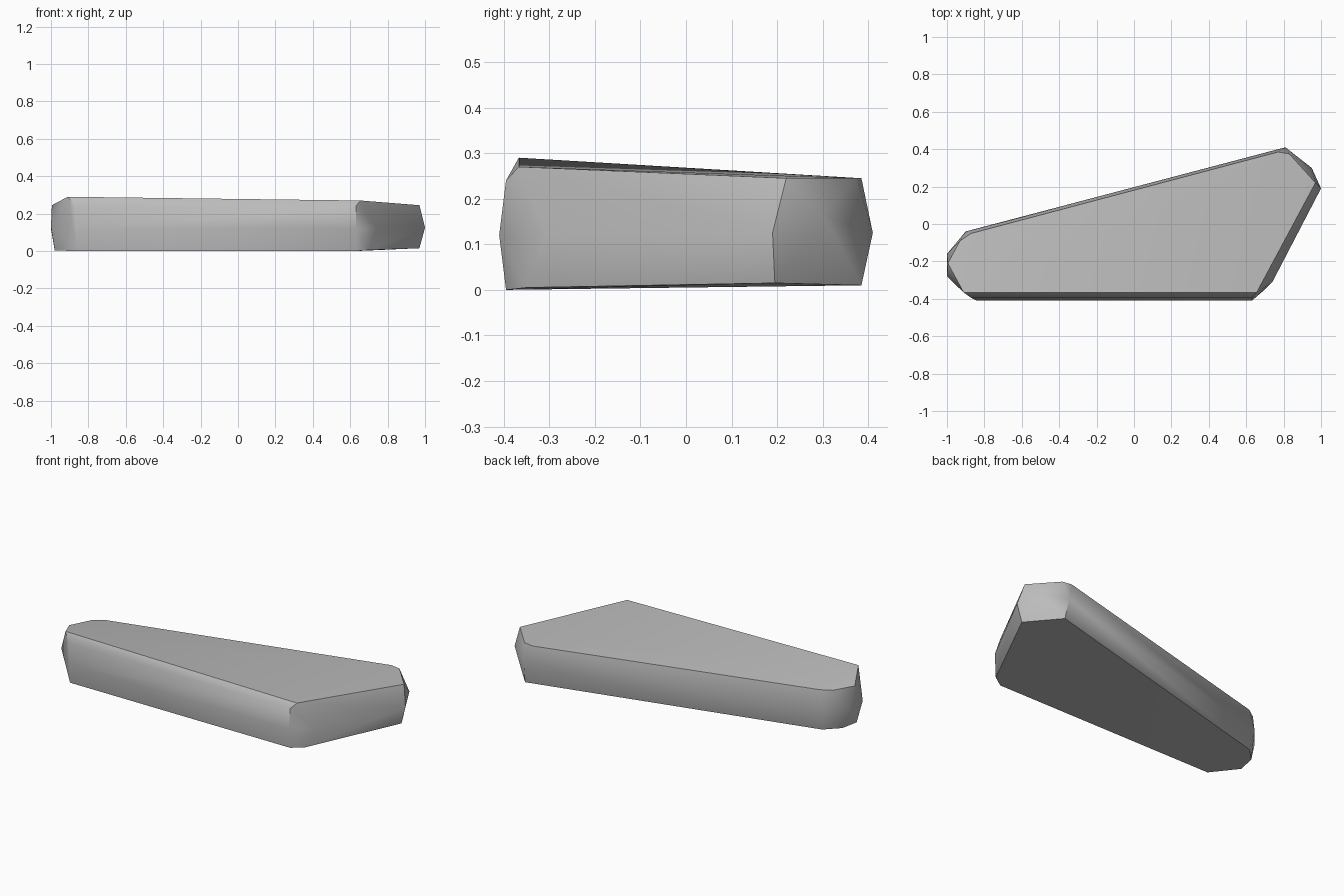
import bpy
import bmesh
import math

cube = bpy.data.objects.get("Cube")
if cube:
    bpy.data.objects.remove(cube, do_unlink=True)

# Plain grey stone
stone = bpy.data.materials.new("grey stone")
stone.use_nodes = True
grey = (0.5, 0.5, 0.5, 1)
stone.diffuse_color = grey
bsdf = stone.node_tree.nodes["Principled BSDF"]
bsdf.inputs["Base Color"].default_value = grey
bsdf.inputs["Roughness"].default_value = 0.9

# Underside outline
base = [(-.86, -.395, 0), (.63, -.395, 0), (.7, -.35, .005), (.97, .195, .015),
        (.82, .385, .01), (-.88, -.06, .005), (-.96, -.14, .005), (-.98, -.25, .003)]

# Widest outline around the middle
belly = [(-.84, -.41, .12), (.63, -.41, .12), (.74, -.31, .12), (1, .19, .125),
         (.95, .3, .165), (.81, .41, .125), (-.9, -.04, .125),
         (-1, -.16, .12), (-1, -.28, .13)]

# Chamfer below the front upper edge
shoulder = [(-.87, -.395, .24), (.63, -.395, .24)]

# Sloping top outline
crown = [(-.91, -.367, .29), (.655, -.367, .27), (.97, .22, .245), (.83, .375, .245),
         (.77, .385, .245), (-.87, -.05, .25), (-.93, -.09, .247), (-.995, -.21, .245)]

# Faceted slab wrapped around the outlines
bm = bmesh.new()
for point in base + belly + shoulder + crown:
    bm.verts.new(point)
bmesh.ops.convex_hull(bm, input=bm.verts[:])
loose = [v for v in bm.verts if not v.link_faces]
bmesh.ops.delete(bm, geom=loose, context='VERTS')
bmesh.ops.recalc_face_normals(bm, faces=bm.faces[:])

mesh = bpy.data.meshes.new("stone_slab")
bm.to_mesh(mesh)
bm.free()
mesh.materials.append(stone)
slab = bpy.data.objects.new("stone_slab", mesh)
bpy.context.collection.objects.link(slab)

# Soft facets with crisp rims
bpy.ops.object.select_all(action='DESELECT')
slab.select_set(True)
bpy.context.view_layer.objects.active = slab
bpy.ops.object.shade_smooth_by_angle(angle=math.radians(35))
